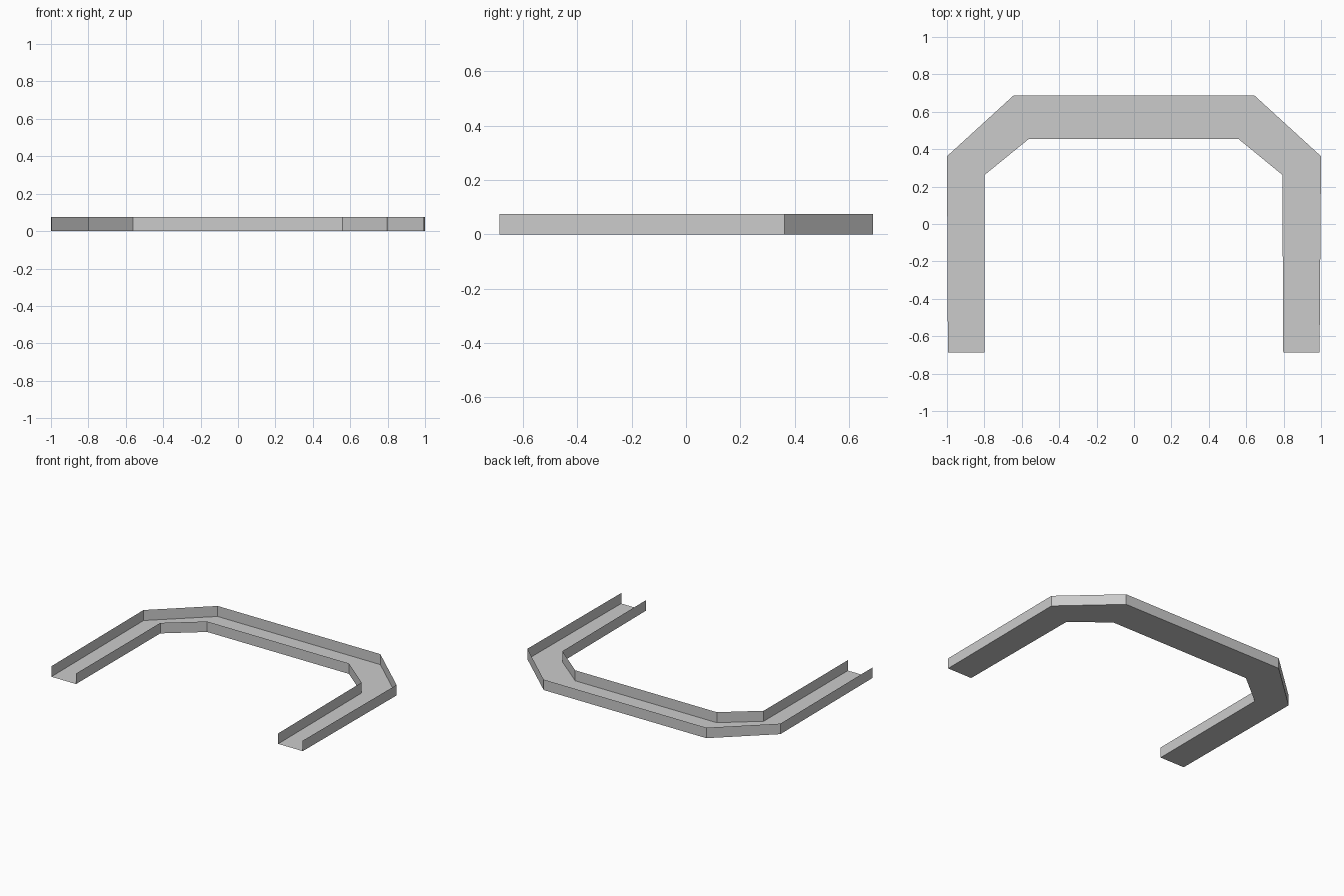
import bpy
import bmesh

cube = bpy.data.objects.get("Cube")
if cube:
    bpy.data.objects.remove(cube, do_unlink=True)

HEIGHT = 0.075

grey = bpy.data.materials.new("light grey")
grey.use_nodes = True
colour = (0.6, 0.6, 0.6, 1)
grey.diffuse_color = colour
grey.node_tree.nodes["Principled BSDF"].inputs["Base Color"].default_value = colour

# Plan outlines of the channel, from the right end round to the left end
outer = [(-0.995, -0.686), (-1.0, 0.362), (-0.643, 0.688),
         (0.643, 0.688), (1.0, 0.362), (0.992, -0.686)]
inner = [(-0.8, -0.686), (-0.798, 0.263), (-0.562, 0.455),
         (0.558, 0.455), (0.793, 0.263), (0.798, -0.686)]


def strip(name, edge_a, edge_b):
    """Thin sheet of quads joining two matching paths."""
    bm = bmesh.new()
    a = [bm.verts.new(p) for p in edge_a]
    b = [bm.verts.new(p) for p in edge_b]
    for i in range(len(a) - 1):
        bm.faces.new((a[i], b[i], b[i + 1], a[i + 1]))
    mesh = bpy.data.meshes.new(name)
    bm.to_mesh(mesh)
    bm.free()
    mesh.materials.append(grey)
    obj = bpy.data.objects.new(name, mesh)
    bpy.context.collection.objects.link(obj)
    return obj


def at(path, z):
    return [(x, y, z) for x, y in path]


# Flat floor and the two upright rims; top and ends stay open
strip("channel_floor", at(outer, 0), at(inner, 0))
strip("outer_wall", at(outer, HEIGHT), at(outer, 0))
strip("inner_wall", at(inner, 0), at(inner, HEIGHT))
